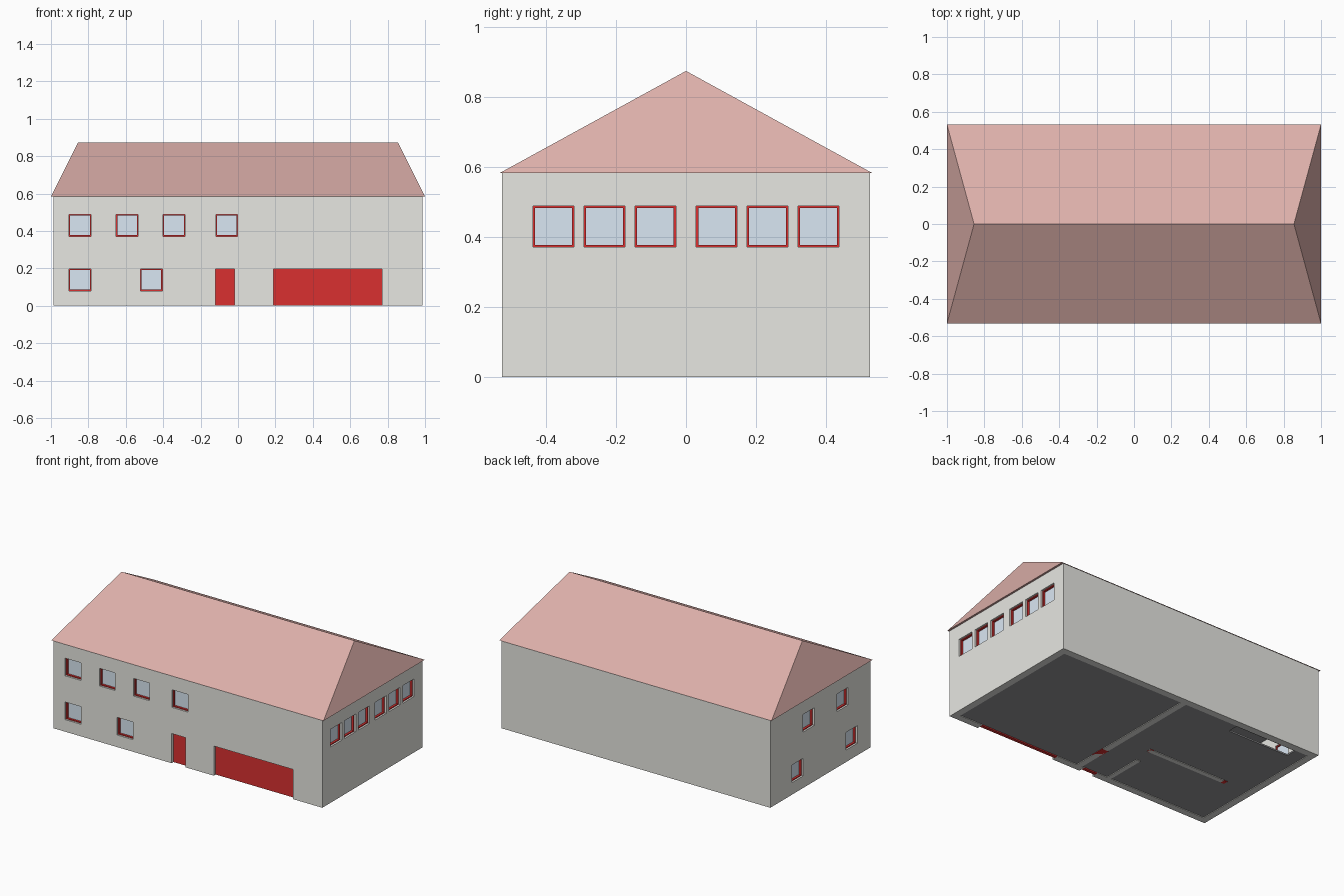
import bpy, bmesh

if "Cube" in bpy.data.objects:
    bpy.data.objects.remove(bpy.data.objects["Cube"])

W, D, H, T = 0.987, 0.525, 0.583, 0.045   # half width, half depth, wall height, wall thickness
FW = 0.006                                # window frame width


def material(name, rgb):
    m = bpy.data.materials.new(name)
    m.diffuse_color = (*rgb, 1)
    m.use_nodes = True
    m.node_tree.nodes["Principled BSDF"].inputs["Base Color"].default_value = m.diffuse_color
    return m


PLASTER = material("plaster", (0.80, 0.80, 0.76))
TILE = material("roof_tile", (0.72, 0.43, 0.40))
RED = material("red_paint", (0.70, 0.03, 0.03))
GLASS = material("glass", (0.70, 0.80, 0.90))
DARK = material("dark_floor", (0.30, 0.30, 0.31))


def add_object(name, bm, mat=None):
    bmesh.ops.recalc_face_normals(bm, faces=bm.faces)
    me = bpy.data.meshes.new(name)
    bm.to_mesh(me)
    bm.free()
    ob = bpy.data.objects.new(name, me)
    bpy.context.collection.objects.link(ob)
    if mat:
        me.materials.append(mat)
    return ob


def boxes(name, bounds, mat=None):
    """One object made of boxes given as (x0, x1, y0, y1, z0, z1)."""
    bm = bmesh.new()
    for b in bounds:
        lo, hi = b[0::2], b[1::2]
        for v in bmesh.ops.create_cube(bm, size=1)["verts"]:
            for i in range(3):
                v.co[i] = max(lo[i], hi[i]) if v.co[i] > 0 else min(lo[i], hi[i])
    return add_object(name, bm, mat)


def cut(ob, name, bounds):
    cutter = boxes(name, bounds)
    cutter.hide_render = True
    cutter.hide_viewport = True
    mod = ob.modifiers.new(name, "BOOLEAN")
    mod.operation, mod.solver, mod.object = "DIFFERENCE", "EXACT", cutter


def on_wall(side, u0, u1, d0, d1, z0, z1):
    """Box on a wall: u along it, d = depth inward from the outer face."""
    if side == "front":
        return (u0, u1, -D + d0, -D + d1, z0, z1)
    s = 1 if side == "right" else -1
    return (s * (W - d0), s * (W - d1), u0, u1, z0, z1)


# Window layout: wall, centre along the wall, sill height
LOW, UP, S = 0.08, 0.371, 0.117
windows = [("front", u, UP) for u in (-0.845, -0.593, -0.342, -0.06)]
windows += [("front", u, LOW) for u in (-0.845, -0.463)]
windows += [("right", s * u, UP) for s in (-1, 1) for u in (0.0875, 0.2325, 0.3785)]
windows += [("left", 0.122, UP), ("left", -0.233, UP), ("left", 0.24, LOW), ("left", -0.329, LOW)]
doors = [(-0.12, -0.018), (0.19, 0.77)]

holes, frames, panes = [], [], []
for side, u, z0 in windows:
    a, b, z1 = u - S / 2, u + S / 2, z0 + S
    holes.append(on_wall(side, a, b, -0.05, T + 0.02, z0, z1))
    panes.append(on_wall(side, a + FW, b - FW, 0.026, 0.032, z0 + FW, z1 - FW))
    for f in ((a, a + FW, z0, z1), (b - FW, b, z0, z1),
              (a + FW, b - FW, z0, z0 + FW), (a + FW, b - FW, z1 - FW, z1)):
        frames.append(on_wall(side, f[0], f[1], 0.012, 0.04, f[2], f[3]))
for a, b in doors:
    holes.append(on_wall("front", a, b, -0.05, T + 0.02, -0.05, 0.197))

# Hollow outer walls with openings
walls = boxes("outer_walls", [(-W, W, -D, D, 0, H)], PLASTER)
cut(walls, "room_cutter", [(-W + T, W - T, -D + T, D - T, -0.1, 1)])
cut(walls, "opening_cutter", holes)

boxes("window_frames", frames, RED)
boxes("window_panes", panes, GLASS)
for name, (a, b) in zip(("front_door", "garage_door"), doors):
    boxes(name, [on_wall("front", a, b, 0.02, 0.04, 0, 0.197)], RED)

# Ground floor with stair opening, upper floor
inner = (-W + T, W - T, -D + T, D - T)
ground = boxes("ground_floor", [(*inner, 0.004, 0.014)], DARK)
cut(ground, "stair_cutter", [(-0.85, -0.40, 0.40, 0.47, -0.1, 0.1)])
boxes("upper_floor", [(*inner, 0.28, 0.30)], DARK)

# Interior walls and doors
boxes("inner_walls", [(0.0, 0.04, -D + T, D - T, 0, 0.28),
                      (-0.225, -0.195, -D + T, -0.21, 0, 0.28),
                      (-0.75, -0.18, -0.093, -0.063, 0, 0.28)], PLASTER)
boxes("inner_doors", [(-0.003, 0.043, -0.33, -0.24, -0.0, 0.197),
                      (-0.205, -0.18, -0.094, -0.062, 0, 0.197),
                      (-0.775, -0.75, -0.094, -0.062, 0, 0.197)], RED)

# Hipped roof: eave slab whose top shrinks to a ridge
bm = bmesh.new()
eave = [bm.verts.new((x, y, H)) for x, y in ((-1, -0.531), (1, -0.531), (1, 0.531), (-1, 0.531))]
left, right = (bm.verts.new((x, 0, 0.874)) for x in (-0.855, 0.855))
e = eave
for f in (e, (e[0], e[1], right, left), (e[2], e[3], left, right),
          (e[1], e[2], right), (e[3], e[0], left)):
    bm.faces.new(f)
add_object("roof", bm, TILE)
